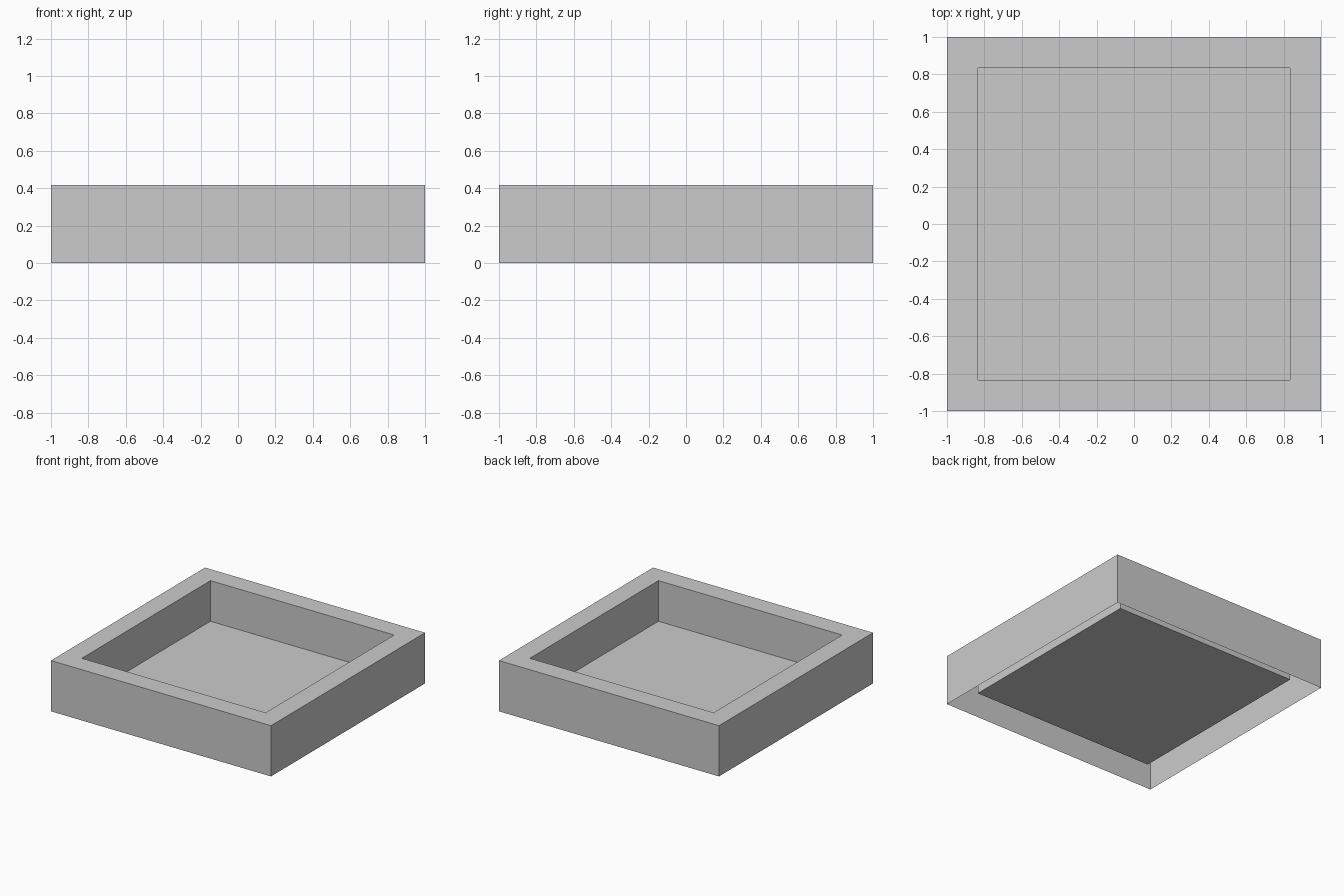
import bpy, bmesh
from mathutils import Matrix

if "Cube" in bpy.data.objects:
    bpy.data.objects.remove(bpy.data.objects["Cube"])

HEIGHT, RIM, FLOOR_Z = 0.417, 0.165, 0.083

# Outer walls: box standing on the ground
bm = bmesh.new()
bmesh.ops.create_cube(bm, size=1, matrix=Matrix.Translation((0, 0, HEIGHT / 2))
                      @ Matrix.Diagonal((2, 2, HEIGHT, 1)))
bm.normal_update()
top = max(bm.faces, key=lambda f: f.normal.z)
bottom = min(bm.faces, key=lambda f: f.normal.z)

# Underside is open
bmesh.ops.delete(bm, geom=[bottom], context='FACES_ONLY')

# Flat rim, then the basin sunk to the raised floor
bmesh.ops.inset_individual(bm, faces=[top], thickness=RIM, depth=0, use_even_offset=True)
bmesh.ops.inset_individual(bm, faces=[top], thickness=0, depth=FLOOR_Z - HEIGHT)

mesh = bpy.data.meshes.new("square_tray")
bm.to_mesh(mesh)
bm.free()
tray = bpy.data.objects.new("square_tray", mesh)
bpy.context.collection.objects.link(tray)
